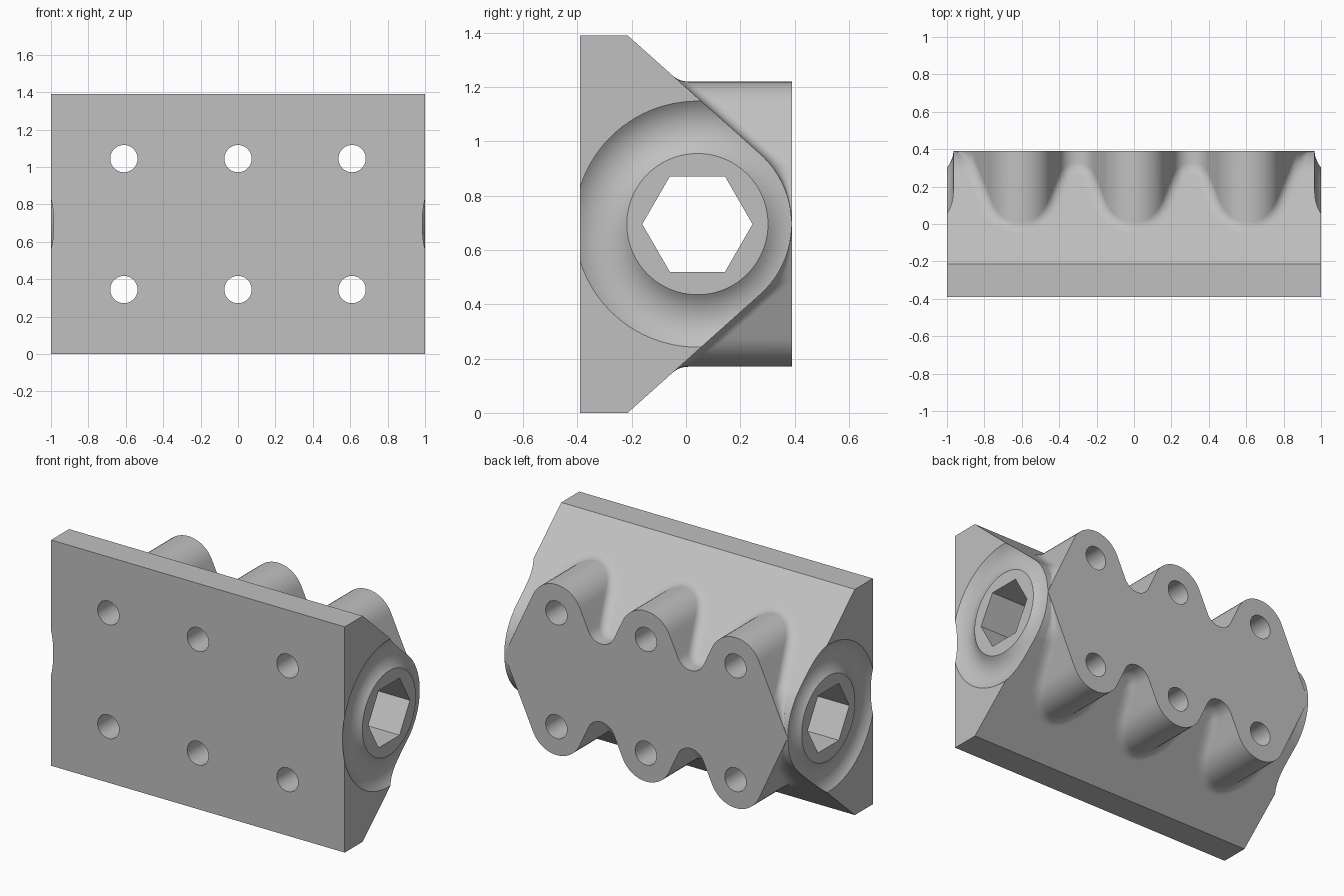
import bpy, bmesh, math
from math import sin, cos, pi, radians, acos, atan2, hypot

if "Cube" in bpy.data.objects:
    bpy.data.objects.remove(bpy.data.objects["Cube"])

MID, YC, R = 0.695, 0.042, 0.347          # mid height, hex axis y, nose radius
BACK, TOP = 0.39, 0.695                   # back face y, half height
PLATE = -0.215                            # plate thickness line

# slope normal: tangent from plate corner to nose arc
TA = atan2(TOP, PLATE - YC) - acos(R / hypot(TOP, PLATE - YC))


def surf(h):
    """Body back surface y at height h from the middle."""
    h = abs(h)
    if h < R * sin(TA):
        return YC + math.sqrt(R * R - h * h)
    return YC + (R - h * sin(TA)) / cos(TA)


def make(name, bm):
    bmesh.ops.recalc_face_normals(bm, faces=bm.faces[:])
    me = bpy.data.meshes.new(name)
    bm.to_mesh(me)
    bm.free()
    ob = bpy.data.objects.new(name, me)
    bpy.context.collection.objects.link(ob)
    return ob


def rings(name, loops, caps=True):
    """Skin closed loops of equal length into a solid."""
    bm = bmesh.new()
    vs = [[bm.verts.new(p) for p in lp] for lp in loops]
    n = len(vs[0])
    pairs = list(zip(vs, vs[1:])) + ([] if caps else [(vs[-1], vs[0])])
    for a, b in pairs:
        for i in range(n):
            j = (i + 1) % n
            bm.faces.new((a[i], a[j], b[j], b[i]))
    if caps:
        bm.faces.new(vs[0])
        bm.faces.new(vs[-1])
    return make(name, bm)


def boolean(target, tool, op):
    m = target.modifiers.new(op, 'BOOLEAN')
    m.operation, m.object, m.solver = op, tool, 'EXACT'
    bpy.context.view_layer.objects.active = target
    bpy.ops.object.modifier_apply(modifier=m.name)
    bpy.data.objects.remove(tool)


# main body: plate, slopes and rounded nose, extruded along x
prof = [(-0.39, -TOP), (PLATE, -TOP)]
prof += [(YC + R * cos(a), R * sin(a)) for a in [TA * (i / 16 - 1) for i in range(33)]]
prof += [(PLATE, TOP), (-0.39, TOP)]
body = rings("clamp_block", [[(x, y, MID + h) for y, h in prof] for x in (-1, 1)])

# boss outline, one quarter: (x, h, normal angle)
PX, PH, RB, RF, FH = 0.61, 0.35, 0.175, 0.095, 0.335
d = hypot(PX / 2, FH - PH)
AL = atan2(FH - PH, PX / 2) + acos((RB + RF) / d)
EX = 0.965
BE = atan2(-PH, EX - PX) + acos(RB / hypot(EX - PX, PH))
q = []


def arc(cx, ch, r, a0, a1, n, flip=0):
    for i in range(n + 1):
        a = a0 + (a1 - a0) * i / n
        q.append((cx + r * cos(a), ch + r * sin(a), a + flip))


def line(x, h, n):
    x0, h0, a = q[-1]
    for i in range(1, n):
        q.append((x0 + (x - x0) * i / n, h0 + (h - h0) * i / n, a))


arc(0, PH, RB, pi / 2, AL, 8)
line(PX / 2 + RF * cos(AL + pi), FH + RF * sin(AL + pi), 4)
arc(PX / 2, FH, RF, AL + pi, 2 * pi - AL, 14, -pi)
line(PX + RB * cos(pi - AL), PH + RB * sin(pi - AL), 4)
arc(PX, PH, RB, pi - AL, BE, 18)
line(EX, 0, 14)
q.append((EX, 0, 0))

# mirror the quarter into the whole outline
half = q + [(x, -h, -a) for x, h, a in q[-2::-1]]
outline = half + [(-x, h, pi - a) for x, h, a in half[-2:0:-1]]

# bosses: straight walls flaring with a fillet into the body
FILLET, STEPS = 0.09, 7
loops = [[] for _ in range(STEPS + 4)]
for x, h, a in outline:
    nx, nh = cos(a), sin(a)
    y0 = surf(h)
    g = (surf(h + nh * 0.002) - y0) / 0.002
    t = FILLET / math.tan(acos(g / math.sqrt(1 + g * g)) / 2)
    t = min(t, 0.9 * (BACK - y0))
    s = t / math.sqrt(1 + g * g)
    yb = surf(h + nh * s)
    pts = [(0, BACK)]
    for i in range(STEPS + 1):
        u = i / STEPS
        pts.append((s * u * u, (1 - u) ** 2 * (y0 + t) + 2 * u * (1 - u) * y0 + u * u * yb))
    pts += [(s * 1.02, yb - 0.01), (0, -0.3)]
    for lp, (o, y) in zip(loops, pts):
        lp.append((x + nx * o, y, MID + h + nh * o))
boolean(body, rings("bosses", loops), 'UNION')

# shallow ring groove around the hex socket on both ends
R0, R1, DEPTH, N = 0.26, 0.453, 0.035, 96
hw = (R1 - R0) / 2
GR = (hw * hw + DEPTH * DEPTH) / (2 * DEPTH)
ga = math.asin(hw / GR)
sec = [(R0 + hw + GR * sin(ga * k / 7), 1 - DEPTH + GR - GR * cos(ga * k / 7)) for k in range(-7, 8)]
sec += [(R1, 1.1), (R0, 1.1)]
for side in (-1, 1):
    ring = [[(side * x, YC + r * cos(2 * pi * i / N), MID + r * sin(2 * pi * i / N))
             for r, x in sec] for i in range(N)]
    boolean(body, rings("groove", ring, caps=False), 'DIFFERENCE')

# hexagonal bore along x
boolean(body, rings("hex_bore", [[(x, YC + 0.203 * cos(i * pi / 3), MID + 0.203 * sin(i * pi / 3))
                                  for i in range(6)] for x in (-1.2, 1.2)]), 'DIFFERENCE')

# six bolt holes along y
for px in (-PX, 0, PX):
    for ph in (-PH, PH):
        boolean(body, rings("bolt_hole", [[(px + 0.073 * cos(i * pi / 20), y, MID + ph + 0.073 * sin(i * pi / 20))
                                           for i in range(40)] for y in (-0.6, 0.6)]), 'DIFFERENCE')

# finish: one grey, smooth with sharp edges kept
mat = bpy.data.materials.new("plain_grey")
mat.diffuse_color = (0.53, 0.53, 0.53, 1)
mat.use_nodes = True
mat.node_tree.nodes["Principled BSDF"].inputs["Base Color"].default_value = mat.diffuse_color
body.data.materials.clear()
body.data.materials.append(mat)
for p in body.data.polygons:
    p.material_index = 0
bpy.ops.object.select_all(action='DESELECT')
body.select_set(True)
bpy.context.view_layer.objects.active = body
bpy.ops.object.shade_smooth_by_angle(angle=radians(25))
wn = body.modifiers.new("flat_face_normals", 'WEIGHTED_NORMAL')
wn.keep_sharp = True
